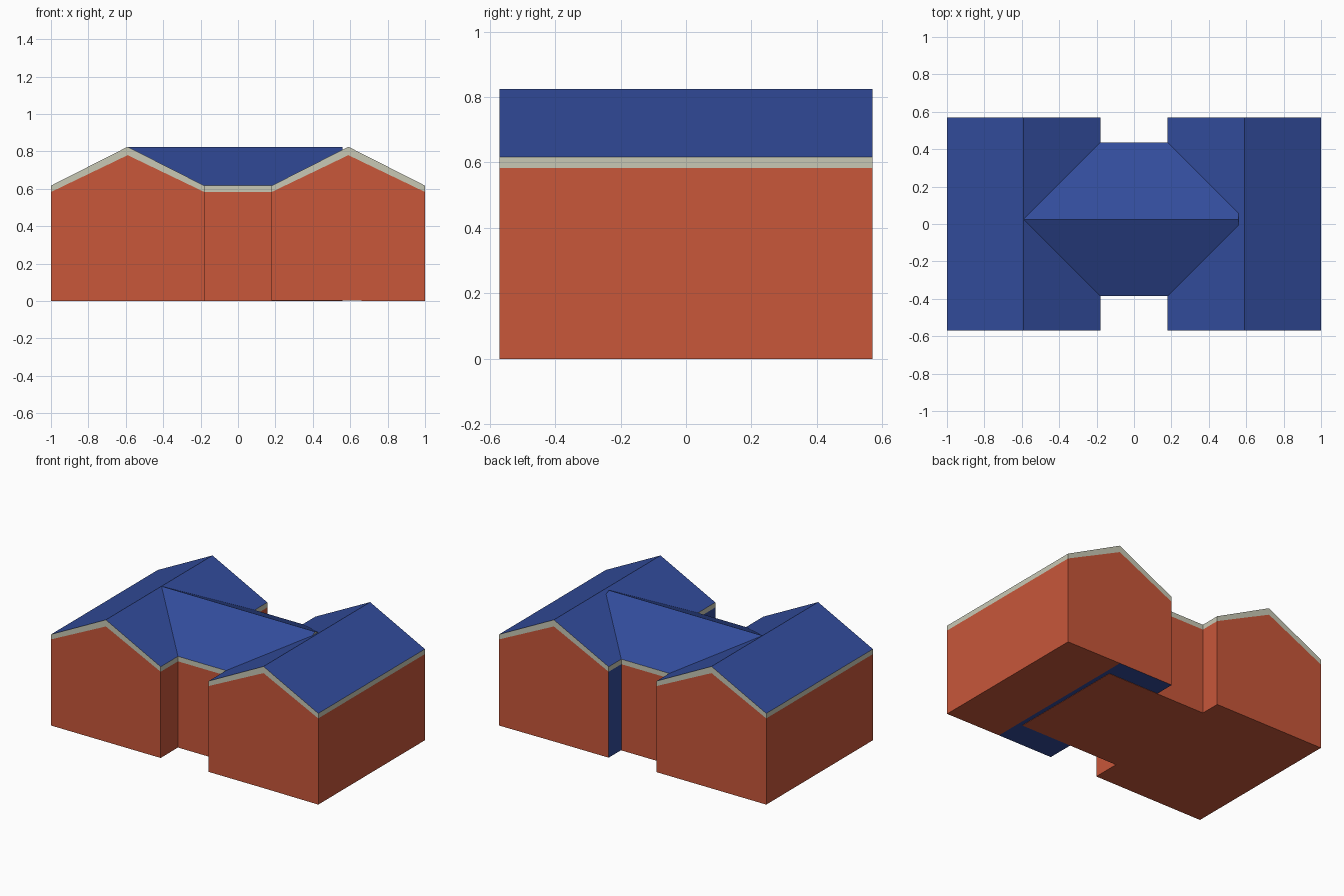
import bpy, bmesh, math

if "Cube" in bpy.data.objects:
    bpy.data.objects.remove(bpy.data.objects["Cube"])

EAVE, RIDGE = 0.617, 0.825          # roof surface heights
WALL_EAVE, WALL_RIDGE = 0.583, 0.78  # wall top heights
H = 0.41                            # half width of every gabled block
BRICK, BLUE, TRIM = 0, 1, 2


def material(name, rgb):
    m = bpy.data.materials.new(name)
    m.diffuse_color = (*rgb, 1)
    m.use_nodes = True
    m.node_tree.nodes["Principled BSDF"].inputs["Base Color"].default_value = m.diffuse_color
    return m


mats = [material("brick", (0.58, 0.095, 0.042)),
        material("roof_blue", (0.032, 0.072, 0.33)),
        material("trim", (0.58, 0.58, 0.46))]


def prism(name, profile, side_mats, cap_mat, a0, a1, loc, turn):
    """Extrude a profile (u, z) along local y; sides marked None stay open."""
    bm = bmesh.new()
    near = [bm.verts.new((u, a0, z)) for u, z in profile]
    far = [bm.verts.new((u, a1, z)) for u, z in profile]
    bm.faces.new(near).material_index = cap_mat
    bm.faces.new(far[::-1]).material_index = cap_mat
    for i, m in enumerate(side_mats):
        if m is not None:
            j = (i + 1) % len(profile)
            bm.faces.new((near[i], far[i], far[j], near[j])).material_index = m
    mesh = bpy.data.meshes.new(name)
    bm.to_mesh(mesh)
    bm.free()
    for m in mats:
        mesh.materials.append(m)
    ob = bpy.data.objects.new(name, mesh)
    ob.location = loc
    ob.rotation_euler.z = turn
    bpy.context.collection.objects.link(ob)


def gabled_block(name, a0, a1, loc, turn=0.0, inner=BRICK):
    # walls; the inner half may have its own floor and wall colour
    lift = 0.002 if inner != BRICK else 0.0
    prism(name + "_walls",
          [(-H, lift), (0, lift), (H, 0), (H, WALL_EAVE), (0, WALL_RIDGE), (-H, WALL_EAVE)],
          [inner, BRICK, BRICK, None, None, inner], BRICK, a0, a1, loc, turn)
    # roof with pale edge band
    prism(name + "_roof",
          [(-H, WALL_EAVE), (0, WALL_RIDGE), (H, WALL_EAVE), (H, EAVE), (0, RIDGE), (-H, EAVE)],
          [None, None, TRIM, BLUE, BLUE, TRIM], TRIM, a0, a1, loc, turn)


# two side wings
gabled_block("left_wing", -0.57, 0.57, (-0.59, 0, 0))
gabled_block("right_wing", -0.57, 0.57, (0.59, 0, 0), inner=BLUE)
# linking block between the wings
gabled_block("middle_link", -0.59, 0.56, (0, 0.025, 0), -math.pi / 2)
